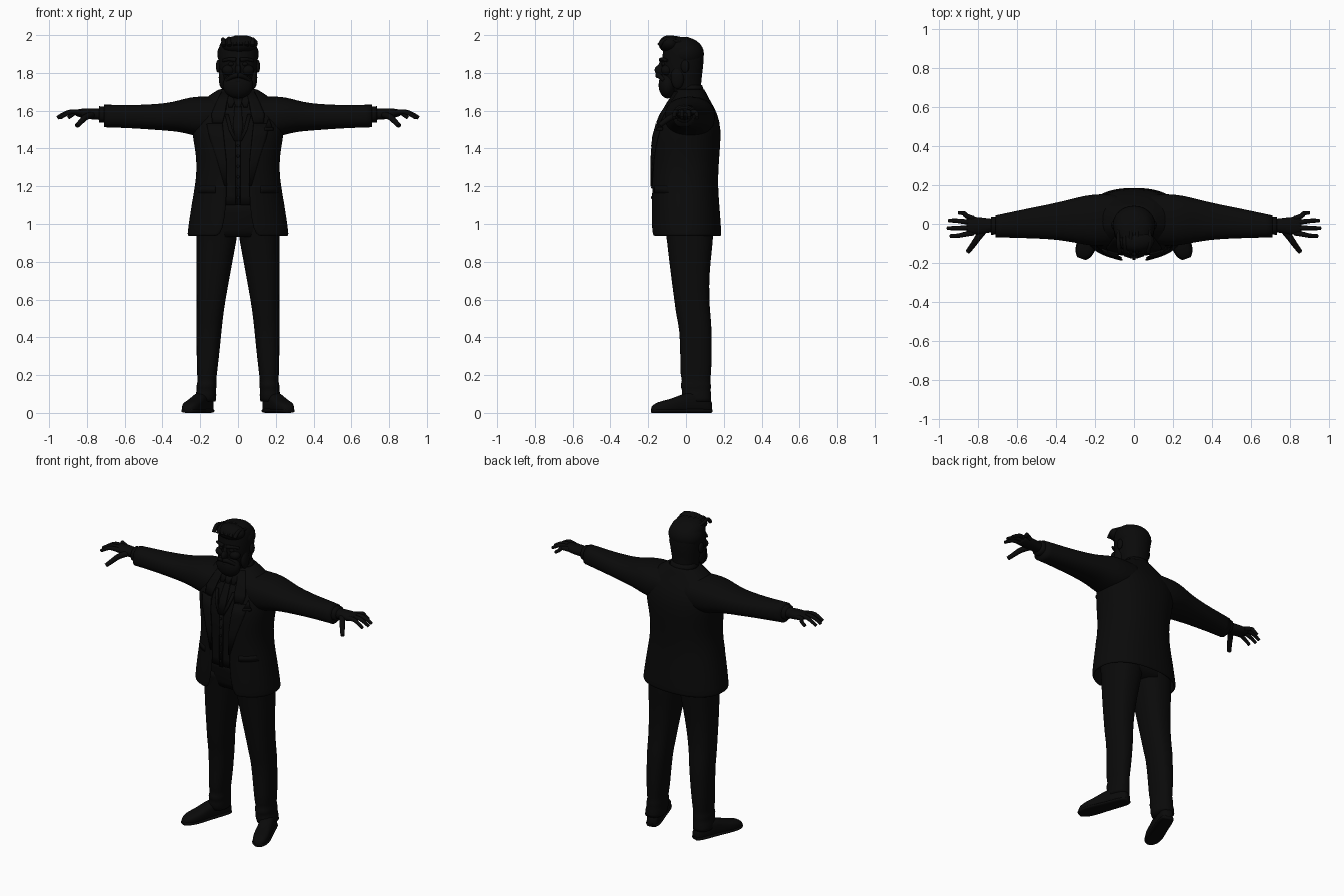
import bpy, bmesh, math
from mathutils import Vector

if "Cube" in bpy.data.objects:
    bpy.data.objects.remove(bpy.data.objects["Cube"])

BLACK = bpy.data.materials.new("near_black")
BLACK.use_nodes = True
BLACK.diffuse_color = (0.003, 0.003, 0.003, 1)
BLACK.node_tree.nodes["Principled BSDF"].inputs["Base Color"].default_value = BLACK.diffuse_color
X, Y, Z = Vector((1, 0, 0)), Vector((0, 1, 0)), Vector((0, 0, 1))
SIDES = ((1, "left"), (-1, "right"))


def finish(name, bm, subdiv=1, thickness=0):
    bmesh.ops.recalc_face_normals(bm, faces=bm.faces)
    for f in bm.faces:
        f.smooth = True
    me = bpy.data.meshes.new(name)
    bm.to_mesh(me)
    bm.free()
    me.materials.append(BLACK)
    ob = bpy.data.objects.new(name, me)
    bpy.context.collection.objects.link(ob)
    if thickness:
        mod = ob.modifiers.new("thickness", "SOLIDIFY")
        mod.thickness, mod.offset = thickness, 0
    if subdiv:
        ob.modifiers.new("smooth", "SUBSURF").levels = subdiv
        ob.modifiers["smooth"].render_levels = subdiv
    return ob


def power_of(v, p):
    return math.copysign(abs(v) ** (2 / p), v)


def loft(name, sections, u, v, p=2.2, sides=24, gaps=None, thickness=0):
    """Skin rounded sections (centre, half u, half v); gaps leave the front open."""
    bm = bmesh.new()
    crease = bm.edges.layers.float.new("crease_edge")
    rings = []
    for i, (c, a, b) in enumerate(sections):
        g = math.asin((gaps[i] / a) ** (p / 2)) if gaps else 0
        steps = sides if gaps else sides - 1
        sweep = 2 * math.pi - 2 * g if gaps else 2 * math.pi * steps / sides
        ang = [-math.pi / 2 + g + sweep * k / steps for k in range(steps + 1)]
        rings.append([bm.verts.new(Vector(c) + u * a * power_of(math.cos(t), p)
                                   + v * b * power_of(math.sin(t), p)) for t in ang])
    for r, q in zip(rings, rings[1:]):
        n = len(r)
        for k in range(n - 1 if gaps else n):
            m = (k + 1) % n
            bm.faces.new((r[k], r[m], q[m], q[k]))
    if not gaps:
        for r in (rings[0], rings[-1]):
            for e in bm.faces.new(r).edges:
                e[crease] = 1
    return finish(name, bm, 1, thickness)


def upright(rows, s=1):
    """Rows of z, x0, x1, y0, y1 to sections."""
    return [((s * (x0 + x1) / 2, (y0 + y1) / 2, z), (x1 - x0) / 2, (y1 - y0) / 2)
            for z, x0, x1, y0, y1 in rows]


def along_x(rows, s):
    """Rows of x, y0, y1, z0, z1 to sections."""
    return [((s * x, (y0 + y1) / 2, (z0 + z1) / 2), (y1 - y0) / 2, (z1 - z0) / 2)
            for x, y0, y1, z0, z1 in rows]


def ball(name, c, r, tilt=0):
    bm = bmesh.new()
    bmesh.ops.create_uvsphere(bm, u_segments=24, v_segments=14, radius=1)
    bmesh.ops.scale(bm, vec=r, verts=bm.verts)
    ob = finish(name, bm, 0)
    ob.location, ob.rotation_euler = c, (0, tilt, 0)
    return ob


def tube(name, pts, radius):
    cu = bpy.data.curves.new(name, "CURVE")
    cu.dimensions, cu.bevel_depth, cu.use_fill_caps = "3D", radius, True
    sp = cu.splines.new("NURBS")
    sp.points.add(len(pts) - 1)
    for i, (q, c) in enumerate(zip(sp.points, pts)):
        q.co = (*c, 1)
        q.radius = 1 - 0.35 * i / (len(pts) - 1)
    sp.use_endpoint_u, sp.order_u = True, 3
    cu.materials.append(BLACK)
    ob = bpy.data.objects.new(name, cu)
    bpy.context.collection.objects.link(ob)


# Jacket: half width, front, back and front opening at each height
JACKET = [(0.935, .262, -.18, .18, .11), (0.96, .26, -.182, .18, .08), (1.1, .24, -.18, .17, .06),
          (1.2, .221, -.178, .162, .06), (1.3, .21, -.178, .165, .065), (1.4, .22, -.18, .173, .075),
          (1.5, .24, -.166, .179, .085), (1.58, .24, -.13, .162, .075), (1.64, .2, -.09, .128, .06),
          (1.68, .14, -.065, .105, .05), (1.715, .088, -.05, .09, .03)]
sections = upright([(z, -w, w, f, b) for z, w, f, b, g in JACKET])
loft("jacket", sections, X, Y, 2.3, 40, [r[4] for r in JACKET], .014)
vest = [(c, a - .015, b - .014) for c, a, b in sections[2:]]
loft("vest", vest, X, Y, 2.3, 40)


def front_y(x, z):
    z = min(max(z, JACKET[0][0]), JACKET[-1][0])
    for lo, hi in zip(JACKET, JACKET[1:]):
        if z <= hi[0]:
            t = (z - lo[0]) / (hi[0] - lo[0])
            w, f, b = (lo[i] + t * (hi[i] - lo[i]) for i in (1, 2, 3))
            return (f + b) / 2 - (b - f) / 2 * max(0, 1 - (abs(x) / w) ** 2.3) ** (1 / 2.3)


def strip(name, rows, s=1, lift=.01, cols=6):
    """Cloth panel on the chest, from rows of x0, x1, z."""
    bm = bmesh.new()
    grid = []
    for x0, x1, z in rows:
        xs = [x0 + (x1 - x0) * k / cols for k in range(cols + 1)]
        grid.append([bm.verts.new((s * x, front_y(x, z) - lift, z)) for x in xs])
    for r, q in zip(grid, grid[1:]):
        for k in range(cols):
            bm.faces.new((r[k], r[k + 1], q[k + 1], q[k]))
    finish(name, bm, 0, .008)


# Chest details
strip("tie", [(-.015, .015, 1.44), (-.026, .026, 1.52), (-.02, .02, 1.6), (-.015, .015, 1.64)], 1, 0)
strip("tie_knot", [(-.014, .014, 1.62), (-.024, .024, 1.665)], 1, .008)
strip("vest_placket", [(-.012, .012, 1.1), (-.012, .012, 1.3), (-.012, .012, 1.45)], 1, -.006)
for k in range(6):
    ball("vest_button", (0, front_y(0, 1.14 + k * .055) - .001, 1.14 + k * .055), (.008, .006, .008))
for s, side in SIDES:
    strip(side + "_lapel", [(.06, .07, 1.2), (.062, .11, 1.34), (.075, .15, 1.46), (.082, .165, 1.53)], s)
    strip(side + "_collar_leaf", [(.082, .135, 1.535), (.07, .14, 1.58), (.06, .115, 1.64), (.045, .085, 1.7)], s)
    strip(side + "_vest_neckline", [(.003, .02, 1.44), (.03, .05, 1.5), (.05, .07, 1.58)], s, -.002)
    strip(side + "_shirt_collar", [(.03, .05, 1.62), (.012, .06, 1.66), (.01, .06, 1.7)], s, .006)
    strip(side + "_pocket_flap", [(.12, .218, 1.165), (.12, .217, 1.2)], s, .006, 10)
strip("breast_pocket", [(.14, .185, 1.495), (.14, .185, 1.51)], 1, .012)
strip("pocket_square", [(.145, .18, 1.51), (.16, .164, 1.555)], 1, .012)

# Trousers, shoes, sleeves and hands
loft("hips", upright([(.93, -.2, .2, -.1, .14), (1.0, -.215, .215, -.125, .15),
                      (1.12, -.2, .2, -.14, .14)]), X, Y, 2.5)
for s, side in SIDES:
    loft(side + "_trouser_leg", upright([
        (1.02, 0, .22, -.12, .15), (.94, .002, .221, -.105, .145), (.86, .018, .221, -.096, .138),
        (.75, .038, .221, -.083, .125), (.6, .066, .219, -.063, .122), (.5, .08, .22, -.05, .132),
        (.45, .085, .22, -.035, .136), (.3, .1, .219, -.03, .137), (.2, .112, .218, -.032, .133),
        (.17, .116, .212, -.018, .128), (.145, .112, .222, -.034, .134), (.12, .117, .216, -.018, .13),
        (.095, .113, .228, -.026, .134), (.06, .118, .228, -.012, .134)], s), X, Y, 2.4)
    heel, toe = Vector((s * .155, .13, 0)), Vector((s * .27, -.178, 0))
    across = (toe - heel).normalized().cross(Z)
    for part, grow, flat in (("shoe", 0, 0), ("sole", .005, .022)):
        rows = [(0, .025, .06), (.06, .04, .09), (.3, .042, .115), (.48, .043, .1),
                (.66, .048, .075), (.82, .048, .064), (.94, .038, .052), (1, .018, .034)]
        loft(side + "_" + part, [(heel.lerp(toe, t) + Z * (flat or h) / 2, w + grow, (flat or h) / 2)
                                 for t, w, h in rows], across, Z, 2.8)

    loft(side + "_sleeve", along_x([
        (.06, -.1, .15, 1.48, 1.67), (.17, -.118, .158, 1.455, 1.677), (.25, -.108, .148, 1.472, 1.674),
        (.31, -.096, .133, 1.488, 1.655), (.38, -.084, .115, 1.494, 1.64), (.46, -.077, .098, 1.5, 1.634),
        (.55, -.074, .08, 1.506, 1.63), (.64, -.071, .061, 1.51, 1.632),
        (.71, -.07, .046, 1.512, 1.632)], s), Y, Z, 2.3)
    loft(side + "_shirt_cuff", along_x([(.69, -.055, .036, 1.535, 1.622),
                                        (.735, -.056, .037, 1.537, 1.624)], s), Y, Z)
    loft(side + "_palm", along_x([
        (.71, -.042, .025, 1.55, 1.612), (.75, -.045, .028, 1.552, 1.612), (.8, -.056, .036, 1.556, 1.614),
        (.845, -.055, .036, 1.566, 1.609), (.86, -.048, .03, 1.574, 1.602)], s), Y, Z)
    fingers = {"index": (-.045, .942, -.062), "middle": (-.019, .957, -.022),
               "ring": (.006, .95, .017), "little": (.028, .9, .058)}
    for finger, (y0, x1, y1) in fingers.items():
        tube(f"{side}_{finger}_finger", [(s * .825, y0, 1.588), (s * .87, (y0 + y1) / 2, 1.598),
             (s * (x1 - .035), y1, 1.585), (s * x1, y1, 1.562)], .0145)
    tube(side + "_thumb", [(s * .77, -.03, 1.58), (s * .805, -.075, 1.57),
                           (s * .828, -.11, 1.545), (s * .853, -.142, 1.52)], .019)

# Head
loft("head", upright([
    (1.6, -.07, .07, -.04, .075), (1.7, -.072, .072, -.055, .08), (1.74, -.082, .082, -.105, .08),
    (1.8, -.096, .096, -.13, .087), (1.85, -.102, .102, -.128, .094), (1.91, -.106, .106, -.124, .094),
    (1.95, -.1, .1, -.118, .076), (1.975, -.082, .082, -.105, .05), (1.99, -.045, .045, -.08, .01)]), X, Y)
loft("jacket_collar", [((0, .015, 1.66), .105, .09), ((0, .018, 1.7), .09, .08),
                       ((0, .028, 1.735), .077, .058)], X, Y, 2.1)
ball("hair_crown", (0, -.005, 1.9), (.11, .1, .088))
ball("hair_quiff", (.01, -.088, 1.952), (.095, .056, .047), -.06)
ball("beard", (0, -.098, 1.735), (.08, .047, .07))
ball("nose", (0, -.138, 1.815), (.017, .028, .028))
tube("nose_bridge", [(0, -.145, 1.81), (0, -.134, 1.845), (0, -.12, 1.875)], .014)
tube("lower_lip", [(-.025, -.128, 1.757), (0, -.144, 1.76), (.025, -.128, 1.757)], .009)
for s, side in SIDES:
    tube(side + "_moustache", [(0, -.148, 1.787), (s * .03, -.144, 1.787), (s * .06, -.115, 1.76)], .015)
    tube(side + "_brow", [(s * .012, -.132, 1.868), (s * .045, -.13, 1.877), (s * .08, -.1, 1.865)], .012)
    ball(side + "_eye", (s * .036, -.117, 1.847), (.016, .012, .011))
    ball(side + "_ear", (s * .105, -.005, 1.835), (.012, .022, .034))
    ball(side + "_cheek", (s * .05, -.102, 1.815), (.034, .03, .028))
    ball(side + "_sideburn", (s * .082, -.045, 1.775), (.02, .035, .06))
    for k in range(3):
        x = s * (.015 + .03 * k)
        tube(f"{side}_hair_lock", [(x, -.142, 1.945), (x * 1.05, -.115, 1.985),
                                   (x * 1.1, -.06, 1.99 - .011 * k), (x, 0, 1.976 - .008 * k)], .012)
